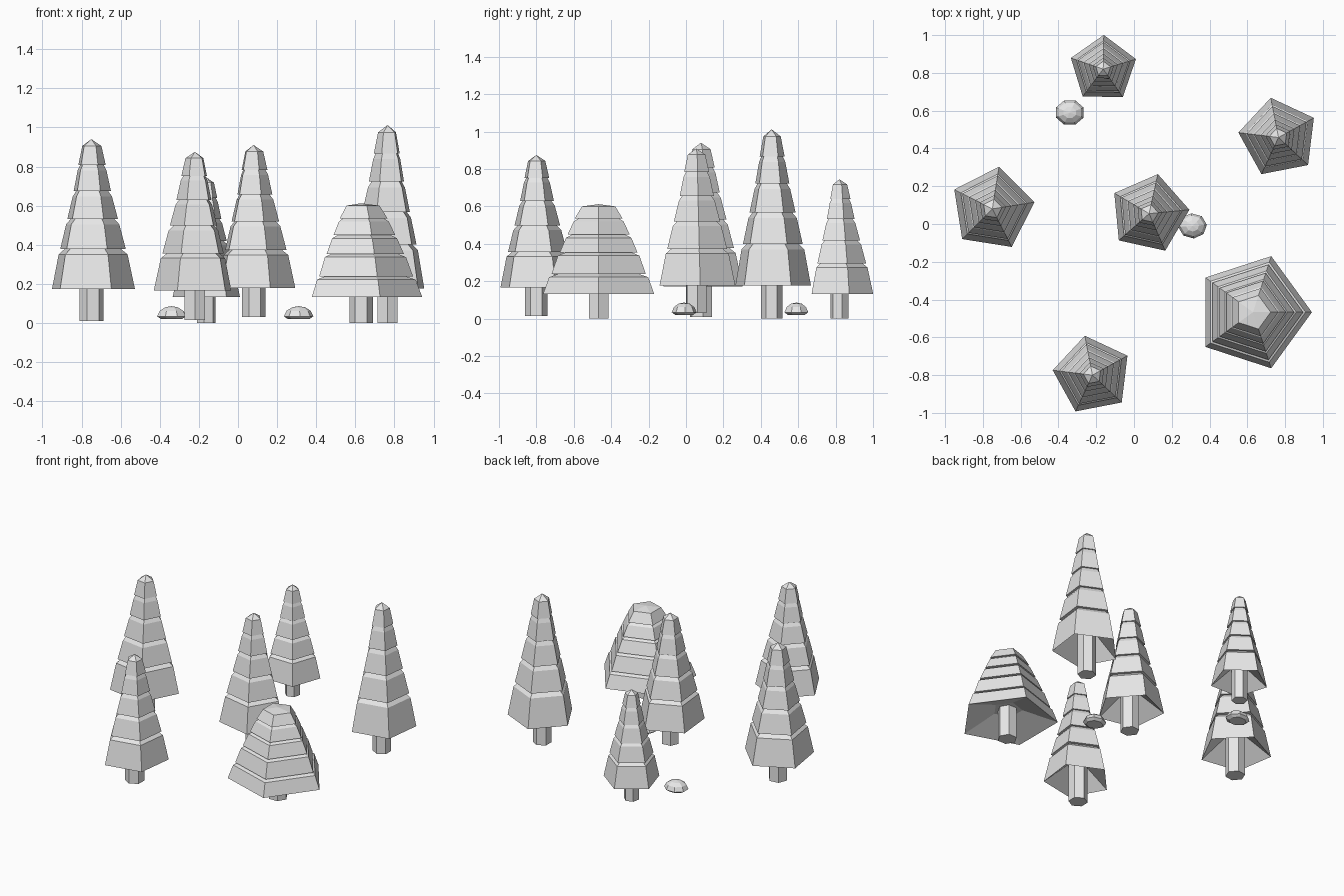
import bpy, bmesh, math

cube = bpy.data.objects.get("Cube")
if cube:
    bpy.data.objects.remove(cube, do_unlink=True)

grey = bpy.data.materials.new("light grey")
grey.use_nodes = True
grey.diffuse_color = (0.8, 0.8, 0.8, 1)
grey.node_tree.nodes["Principled BSDF"].inputs["Base Color"].default_value = (0.8, 0.8, 0.8, 1)


def lathe(name, profile, sides, location, angle=0, stretch=(1, 1)):
    """Revolve (radius, height) points around z; a zero radius closes to a point."""
    bm = bmesh.new()
    rings = []
    for r, z in profile:
        if r == 0:
            rings.append([bm.verts.new((0, 0, z))] * sides)
            continue
        turns = [math.radians(angle) + math.tau * i / sides for i in range(sides)]
        rings.append([bm.verts.new((r * stretch[0] * math.cos(t),
                                    r * stretch[1] * math.sin(t), z)) for t in turns])
    for low, high in zip(rings, rings[1:]):
        for i in range(sides):
            j = (i + 1) % sides
            corners = list(dict.fromkeys((low[i], low[j], high[j], high[i])))
            bm.faces.new(corners)
    bmesh.ops.recalc_face_normals(bm, faces=bm.faces)
    mesh = bpy.data.meshes.new(name)
    bm.to_mesh(mesh)
    bm.free()
    mesh.materials.append(grey)
    obj = bpy.data.objects.new(name, mesh)
    obj.location = location
    bpy.context.collection.objects.link(obj)
    return obj


# Tier rims as (radius fraction, height fraction); the last one is the cap edge
TALL = [(1, 0), (.79, .267), (.61, .467), (.45, .653), (.33, .827), (.23, .955)]
WIDE = [(1, 0), (.85, .22), (.70, .46), (.56, .66), (.43, .84), (.30, .975)]


def tree(name, x, y, angle, radius, base, skirt, top, trunk, tiers):
    height = top - skirt
    # Hollow underside, then overhanging tiers with a sloped shoulder between them
    points = [(0, .16), (.3, .16), (1, 0)]
    for r, z in tiers[1:-1]:
        points += [(r * 1.05, z - .035), (r * .86, z), (r, z)]
    points += [tiers[-1], (0, 1)]
    profile = [(r * radius, skirt + z * height) for r, z in points]
    lathe(name + "_foliage", profile, 5, (x, y, 0), angle)
    trunk_top = skirt + .2 * height
    lathe(name + "_trunk", [(0, base), (trunk, base), (trunk, trunk_top), (0, trunk_top)],
          6, (x, y, 0), angle)


tree("left_tree", -.75, .08, 9, .226, .01, .173, .94, .062, TALL)
tree("front_tree", -.22, -.80, 29, .212, .015, .167, .875, .06, TALL)
tree("back_tree", -.163, .82, 17, .181, 0, .132, .745, .049, TALL)
tree("middle_tree", .08, .055, 5.5, .214, .03, .178, .91, .06, TALL)
tree("tall_tree", .765, .458, 29, .214, 0, .177, 1.012, .058, TALL)
tree("wide_tree", .63, -.467, 0, .312, 0, .133, .612, .061, WIDE)

# Low rocks with undercut bases
ROCK = [(0, .02), (.055, .02), (.076, .034), (.062, .062), (.034, .08), (0, .086)]
lathe("back_rock", ROCK, 8, (-.34, .59, 0), 22, (1.05, .9))
lathe("middle_rock", ROCK, 8, (.31, -.01, 0), 5, (1, .88))
